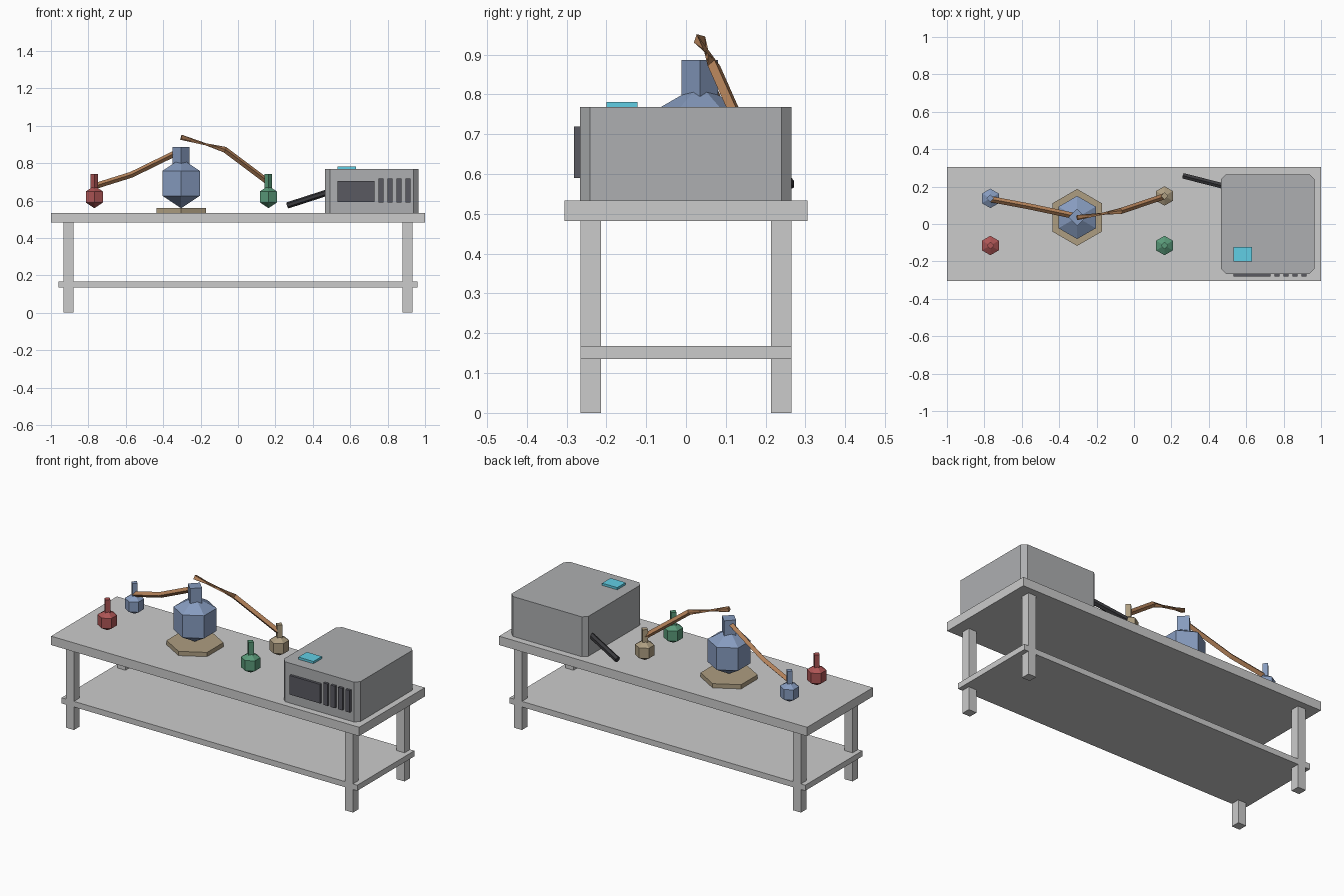
import bpy, bmesh, math
from mathutils import Vector, Quaternion

if "Cube" in bpy.data.objects:
    bpy.data.objects.remove(bpy.data.objects["Cube"])


def material(name, rgb):
    m = bpy.data.materials.new(name)
    m.diffuse_color = (*rgb, 1)
    m.use_nodes = True
    m.node_tree.nodes["Principled BSDF"].inputs["Base Color"].default_value = m.diffuse_color
    return m


CASE = material("case_grey", (0.42, 0.43, 0.44))
DARK = material("dark", (0.10, 0.10, 0.12))
BLACK = material("black", (0.04, 0.04, 0.045))
CYAN = material("cyan", (0.12, 0.62, 0.78))
BLUE = material("blue_glass", (0.24, 0.33, 0.52))
RED = material("red_glass", (0.42, 0.09, 0.09))
GREEN = material("green_glass", (0.10, 0.32, 0.19))
TAN = material("tan", (0.42, 0.34, 0.22))
BROWN = material("brown", (0.45, 0.22, 0.10))


def finish(name, bm, mat=None):
    bmesh.ops.recalc_face_normals(bm, faces=bm.faces)
    mesh = bpy.data.meshes.new(name)
    bm.to_mesh(mesh)
    bm.free()
    ob = bpy.data.objects.new(name, mesh)
    bpy.context.collection.objects.link(ob)
    if mat:
        mesh.materials.append(mat)
    return ob


def box(name, lo, hi, mat=None, chamfer=0):
    lo, hi = Vector(lo), Vector(hi)
    bm = bmesh.new()
    bmesh.ops.create_cube(bm, size=1)
    for v in bm.verts:
        v.co = (lo + hi) / 2 + v.co * (hi - lo)
    if chamfer:  # upright edges only
        edges = [e for e in bm.edges if abs(e.verts[0].co.z - e.verts[1].co.z) > 1e-4]
        bmesh.ops.bevel(bm, geom=edges, offset=chamfer, offset_type='OFFSET',
                        segments=1, affect='EDGES')
    return finish(name, bm, mat)


def sweep(name, points, radius, sides, mat, phases=None):
    """Flat-sided tube along points; phases turn each ring about the path."""
    pts = [Vector(p) for p in points]
    phases = phases or [0] * len(pts)
    bm = bmesh.new()
    rings = []
    for i, p in enumerate(pts):
        d = (pts[min(i + 1, len(pts) - 1)] - pts[max(i - 1, 0)]).normalized()
        ref = Vector((1, 0, 0)) if abs(d.z) > 0.99 else Vector((0, 0, 1))
        u = (ref - d * ref.dot(d)).normalized()
        rings.append([bm.verts.new(p + radius * (Quaternion(
            d, phases[i] + k * math.tau / sides) @ u)) for k in range(sides)])
    for a, b in zip(rings, rings[1:]):
        for k in range(sides):
            n = (k + 1) % sides
            bm.faces.new((a[k], a[n], b[n], b[k]))
    bm.faces.new(rings[0])
    bm.faces.new(rings[-1])
    return finish(name, bm, mat)


def flask(name, x, y, z, r, neck_r, neck_top, mat):
    # six-sided bulb with a square neck
    bm = bmesh.new()
    bmesh.ops.create_uvsphere(bm, u_segments=6, v_segments=3, radius=r)
    bmesh.ops.translate(bm, verts=bm.verts, vec=(x, y, z))
    finish(name + "_bulb", bm, mat)
    sweep(name + "_neck", [(x, y, z + 0.4 * r), (x, y, neck_top)], neck_r, 4, mat)


# Bench: top, lower shelf and four legs
box("bench_top", (-1, -0.305, 0.482), (1, 0.305, 0.534))
box("lower_shelf", (-0.96, -0.265, 0.135), (0.96, 0.265, 0.168))
for sx, nx in ((-1, "left"), (1, "right")):
    for sy, ny in ((-1, "front"), (1, "back")):
        cx, cy = sx * 0.906, sy * 0.239
        box(f"{ny}_{nx}_leg", (cx - 0.026, cy - 0.026, 0), (cx + 0.026, cy + 0.026, 0.49))

# Instrument with screen, vents, button and lever
box("instrument_case", (0.466, -0.266, 0.534), (0.964, 0.265, 0.768), CASE, 0.025)
box("screen", (0.532, -0.281, 0.592), (0.73, -0.26, 0.704), DARK)
for i in range(4):
    x = 0.751 + 0.048 * i
    box(f"vent_{i + 1}", (x, -0.281, 0.59), (x + 0.027, -0.26, 0.719), DARK)
box("button", (0.532, -0.2, 0.765), (0.63, -0.122, 0.781), CYAN)
sweep("lever", [(0.265, 0.257, 0.574), (0.50, 0.197, 0.65)], 0.017, 6, BLACK)

# Six-sided coaster and the large flask
FX, FY = -0.304, 0.035
bm = bmesh.new()
bmesh.ops.create_cone(bm, cap_ends=True, segments=6, radius1=0.152, radius2=0.152, depth=0.026)
turn = Quaternion((0, 0, 1), math.pi / 2)
for v in bm.verts:
    a = math.atan2(v.co.y, v.co.x)
    a = math.pi / 2 + round((a - math.pi / 2) / (math.pi / 3) + 1e-3) * math.pi / 3
    v.co = Vector((FX + 0.152 * math.cos(a), FY + 0.152 * math.sin(a), v.co.z + 0.546))
finish("coaster", bm, TAN)
flask("large_flask", FX, FY, 0.692, 0.133, 0.046, 0.887, BLUE)

# Four small flasks
for name, x, y, mat in (("red_flask", -0.768, -0.115, RED), ("blue_flask", -0.768, 0.137, BLUE),
                        ("green_flask", 0.163, -0.115, GREEN), ("tan_flask", 0.163, 0.15, TAN)):
    flask(name, x, y, 0.619, 0.06, 0.02, 0.743, mat)

# Connecting tubes; the right one twists near its upper end
sweep("left_tube", [(-0.768, 0.133, 0.676), (-0.57, 0.096, 0.738), (FX, 0.04, 0.868)],
      0.016, 4, BROWN)
sweep("right_tube", [(FX, 0.034, 0.938), (-0.07, 0.07, 0.872), (0.163, 0.148, 0.697)],
      0.016, 4, BROWN, [math.radians(120), 0, 0])
